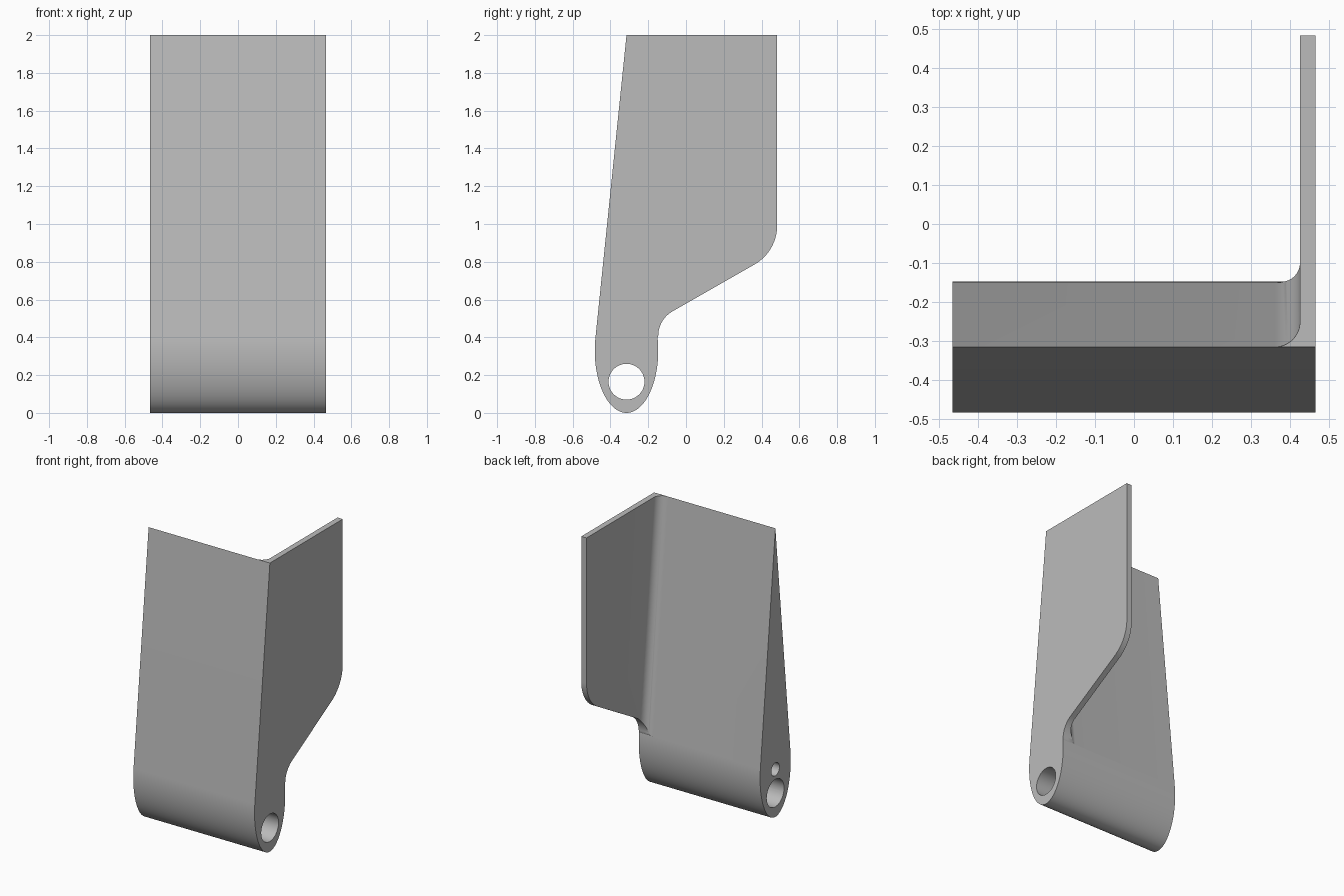
import bpy, bmesh, math

cube = bpy.data.objects.get("Cube")
if cube:
    bpy.data.objects.remove(cube, do_unlink=True)

grey = bpy.data.materials.new("plain grey")
grey.use_nodes = True
grey.diffuse_color = (0.5, 0.5, 0.5, 1)
grey.node_tree.nodes["Principled BSDF"].inputs["Base Color"].default_value = (0.5, 0.5, 0.5, 1)

HALF = 0.465           # half width of the block
INNER = 0.425          # inner face of the side plate
YC, TOP, BACK = -0.315, 2.0, 0.483
A, B = 0.168, 0.33     # rounded foot: half depth and half height


def loft(name, start, end):
    """Solid between two matching polygons."""
    bm = bmesh.new()
    a = [bm.verts.new(p) for p in start]
    b = [bm.verts.new(p) for p in end]
    bm.faces.new(a)
    bm.faces.new(b[::-1])
    for i in range(len(a)):
        j = (i + 1) % len(a)
        bm.faces.new((a[i], b[i], b[j], a[j]))
    bmesh.ops.recalc_face_normals(bm, faces=bm.faces[:])
    mesh = bpy.data.meshes.new(name)
    bm.to_mesh(mesh)
    bm.free()
    mesh.materials.append(grey)
    ob = bpy.data.objects.new(name, mesh)
    bpy.context.collection.objects.link(ob)
    return ob


def extrude(name, profile, x0, x1):
    return loft(name, [(x0, y, z) for y, z in profile], [(x1, y, z) for y, z in profile])


def arc(cy, cz, ry, rz, a0, a1, n):
    return [(cy + ry * math.cos(a0 + (a1 - a0) * i / n),
             cz + rz * math.sin(a0 + (a1 - a0) * i / n)) for i in range(n + 1)]


def combine(target, tool, operation):
    mod = target.modifiers.new(operation.lower(), 'BOOLEAN')
    mod.operation, mod.object, mod.solver = operation, tool, 'EXACT'
    bpy.context.view_layer.objects.active = target
    bpy.ops.object.modifier_apply(modifier=mod.name)
    bpy.data.objects.remove(tool, do_unlink=True)


# Tapered block: straight sides tangent to an elliptical foot
t = math.asin(B / (TOP - B))
foot = arc(YC, B, A, B, t, -math.pi - t, 64)
block = extrude("bracket_block", [(YC, TOP)] + foot, -HALF, HALF)

# Side plate outline with a convex outer corner and a concave notch
R1, R2 = 0.24, 0.15
d = math.radians(60)
zc = 0.855 + R1 * math.tan(d / 2)
zn = 0.494 - R2 * math.tan(d / 2)
outline = [(YC, TOP), (BACK, TOP)]
outline += arc(BACK - R1, zc, R1, R1, 0, -d, 16)
outline += arc(YC + A + R2, zn, R2, R2, math.pi - d, math.pi, 16)
outline += [(-0.16, 0.38), (YC, 0.38)]
plate = extrude("side_plate", outline, INNER, HALF)

# Inner fillet follows the sloping back face, trimmed to the plate outline
r = 0.065
section = [(0.445, -0.02), (0.445, r)]
section += arc(INNER - r, r, r, r, 0, -math.pi / 2, 14)
section += [(INNER - r, -0.02)]
slope = (foot[0][0] - YC) / (TOP - foot[0][1])


def at_height(z):
    return [(x, YC + slope * (TOP - z) + off, z) for x, off in section]


fillet = loft("corner_fillet", at_height(2.1), at_height(0.3))
combine(fillet, extrude("fillet_trim", outline, 0.3, 0.6), 'INTERSECT')

combine(block, plate, 'UNION')
combine(block, fillet, 'UNION')

# Through bore and smaller blind hole
full = 2 * math.pi
bore = arc(YC, 0.165, 0.095, 0.095, 0, full, 48)[:-1]
pin = arc(YC, 0.33, 0.045, 0.045, 0, full, 32)[:-1]
combine(block, extrude("bore_cutter", bore, -0.6, 0.6), 'DIFFERENCE')
combine(block, extrude("pin_cutter", pin, -0.6, -0.05), 'DIFFERENCE')

# Clean up and shade
bm = bmesh.new()
bm.from_mesh(block.data)
bmesh.ops.remove_doubles(bm, verts=bm.verts[:], dist=0.0002)
bm.to_mesh(block.data)
bm.free()
bpy.ops.object.select_all(action='DESELECT')
block.select_set(True)
bpy.context.view_layer.objects.active = block
bpy.ops.object.shade_smooth_by_angle(angle=math.radians(30))
